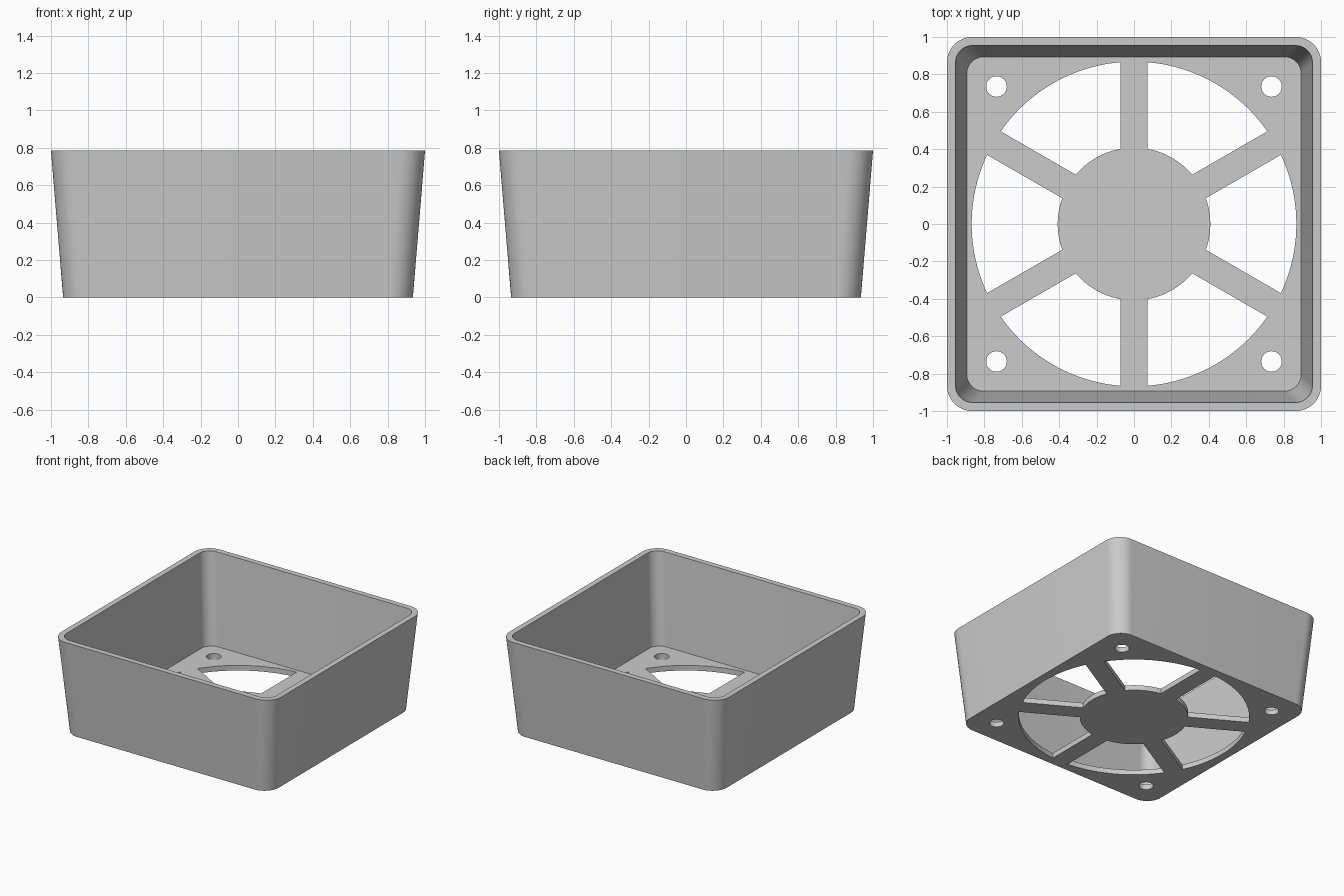
import bpy, bmesh
from math import sin, cos, asin, pi, radians

HEIGHT, FLOOR = 0.785, 0.042
HUB_R, VENT_R, SPOKE_HALF = 0.408, 0.868, 0.0725
SCREW_POS, SCREW_R = 0.735, 0.055

if "Cube" in bpy.data.objects:
    bpy.data.objects.remove(bpy.data.objects["Cube"])

grey = bpy.data.materials.new("plain grey plastic")
grey.use_nodes = True
colour = (0.6, 0.6, 0.6, 1)
grey.diffuse_color = colour
grey.node_tree.nodes["Principled BSDF"].inputs["Base Color"].default_value = colour


def rounded_square(half, radius, steps=12):
    """Outline of a square with rounded corners."""
    pts = []
    for corner in range(4):
        mid = pi / 4 + corner * pi / 2
        cx = (half - radius) * (1 if cos(mid) > 0 else -1)
        cy = (half - radius) * (1 if sin(mid) > 0 else -1)
        for i in range(steps + 1):
            a = corner * pi / 2 + i / steps * pi / 2
            pts.append((cx + radius * cos(a), cy + radius * sin(a)))
    return pts


def circle(cx, cy, radius, steps=32):
    return [(cx + radius * cos(2 * pi * i / steps), cy + radius * sin(2 * pi * i / steps))
            for i in range(steps)]


def vent_outline(mid, steps=20):
    """Ring sector whose straight sides run parallel to the spokes."""
    pts = []
    for r, direction in ((VENT_R, 1), (HUB_R, -1)):
        spread = radians(30) - asin(SPOKE_HALF / r)
        for i in range(steps + 1):
            a = mid + direction * spread * (2 * i / steps - 1)
            pts.append((r * cos(a), r * sin(a)))
    return pts


def loft(bm, low, high, z0, z1):
    """Closed solid between two matching outlines."""
    a = [bm.verts.new((x, y, z0)) for x, y in low]
    b = [bm.verts.new((x, y, z1)) for x, y in high]
    bm.faces.new(a[::-1])
    bm.faces.new(b)
    for i in range(len(a)):
        j = (i + 1) % len(a)
        bm.faces.new((a[i], a[j], b[j], b[i]))


def make_object(name, solids):
    bm = bmesh.new()
    for solid in solids:
        loft(bm, *solid)
    mesh = bpy.data.meshes.new(name)
    bm.to_mesh(mesh)
    bm.free()
    mesh.materials.append(grey)
    obj = bpy.data.objects.new(name, mesh)
    bpy.context.collection.objects.link(obj)
    return obj


# Tapered outer body
housing = make_object("fan_housing", [
    (rounded_square(0.935, 0.13), rounded_square(1.0, 0.135), 0, HEIGHT)])

# Tapered cavity, continued a little above the rim
rise = 0.1
slope = (0.954 - 0.894) / (HEIGHT - FLOOR)
cavity = make_object("cavity_cutter", [
    (rounded_square(0.894, 0.09), rounded_square(0.954 + slope * rise, 0.09),
     FLOOR, HEIGHT + rise)])

# Six vents between the spokes and four screw holes
outlines = [vent_outline(radians(60 * k)) for k in range(6)]
outlines += [circle(sx * SCREW_POS, sy * SCREW_POS, SCREW_R)
             for sx in (-1, 1) for sy in (-1, 1)]
openings = make_object("floor_opening_cutter", [(o, o, -0.1, 0.2) for o in outlines])

# Cut the body, then drop the cutters
bpy.ops.object.select_all(action='DESELECT')
bpy.context.view_layer.objects.active = housing
housing.select_set(True)
for cutter in (cavity, openings):
    cutter.hide_render = True
    mod = housing.modifiers.new(cutter.name, 'BOOLEAN')
    mod.operation = 'DIFFERENCE'
    mod.solver = 'EXACT'
    mod.object = cutter
    bpy.ops.object.modifier_apply(modifier=mod.name)
    bpy.data.objects.remove(cutter)

bpy.ops.object.shade_smooth_by_angle(angle=radians(30))
